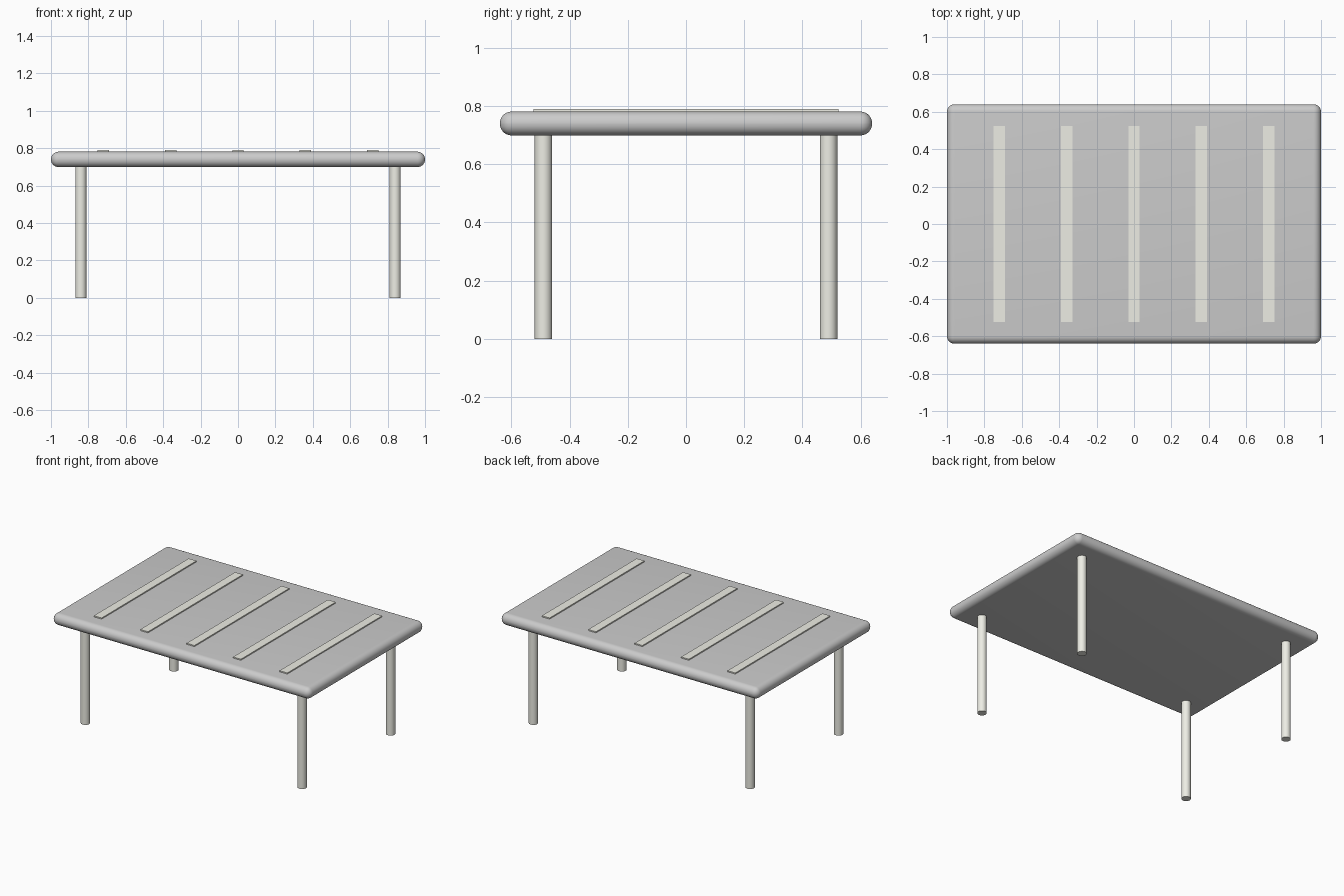
import bpy
import math

if "Cube" in bpy.data.objects:
    bpy.data.objects.remove(bpy.data.objects["Cube"])

pale = bpy.data.materials.new("pale_finish")
pale.diffuse_color = (0.85, 0.85, 0.78, 1)
pale.use_nodes = True
pale.node_tree.nodes["Principled BSDF"].inputs["Base Color"].default_value = pale.diffuse_color


def box(name, centre, size, bevel, segments):
    bpy.ops.mesh.primitive_cube_add(size=1, location=centre)
    ob = bpy.context.object
    ob.name = name
    ob.scale = size
    bpy.ops.object.transform_apply(location=False, rotation=False, scale=True)
    if bevel:
        mod = ob.modifiers.new("rounded_edges", 'BEVEL')
        mod.width = bevel
        mod.segments = segments
        bpy.ops.object.modifier_apply(modifier=mod.name)
        bpy.ops.object.shade_smooth_by_angle(angle=math.radians(35))
    return ob


# Table top with fully rounded rim
box("table_top", (0, 0, 0.74), (2.0, 1.28, 0.082), 0.0405, 8)

# Thin raised slats across the top
for i in range(5):
    slat = box(f"slat_{i + 1}", (-0.72 + 0.36 * i, 0, 0.783), (0.06, 1.05, 0.012), 0, 1)
    slat.data.materials.append(pale)

# Four round legs, ends tucked into the top
for side, sx in (("left", -1), ("right", 1)):
    for end, sy in (("front", -1), ("back", 1)):
        bpy.ops.mesh.primitive_cylinder_add(vertices=32, radius=0.03, depth=0.71,
                                            location=(0.84 * sx, 0.49 * sy, 0.355))
        leg = bpy.context.object
        leg.name = f"{end}_{side}_leg"
        leg.data.materials.append(pale)
        bpy.ops.object.shade_smooth_by_angle(angle=math.radians(35))
